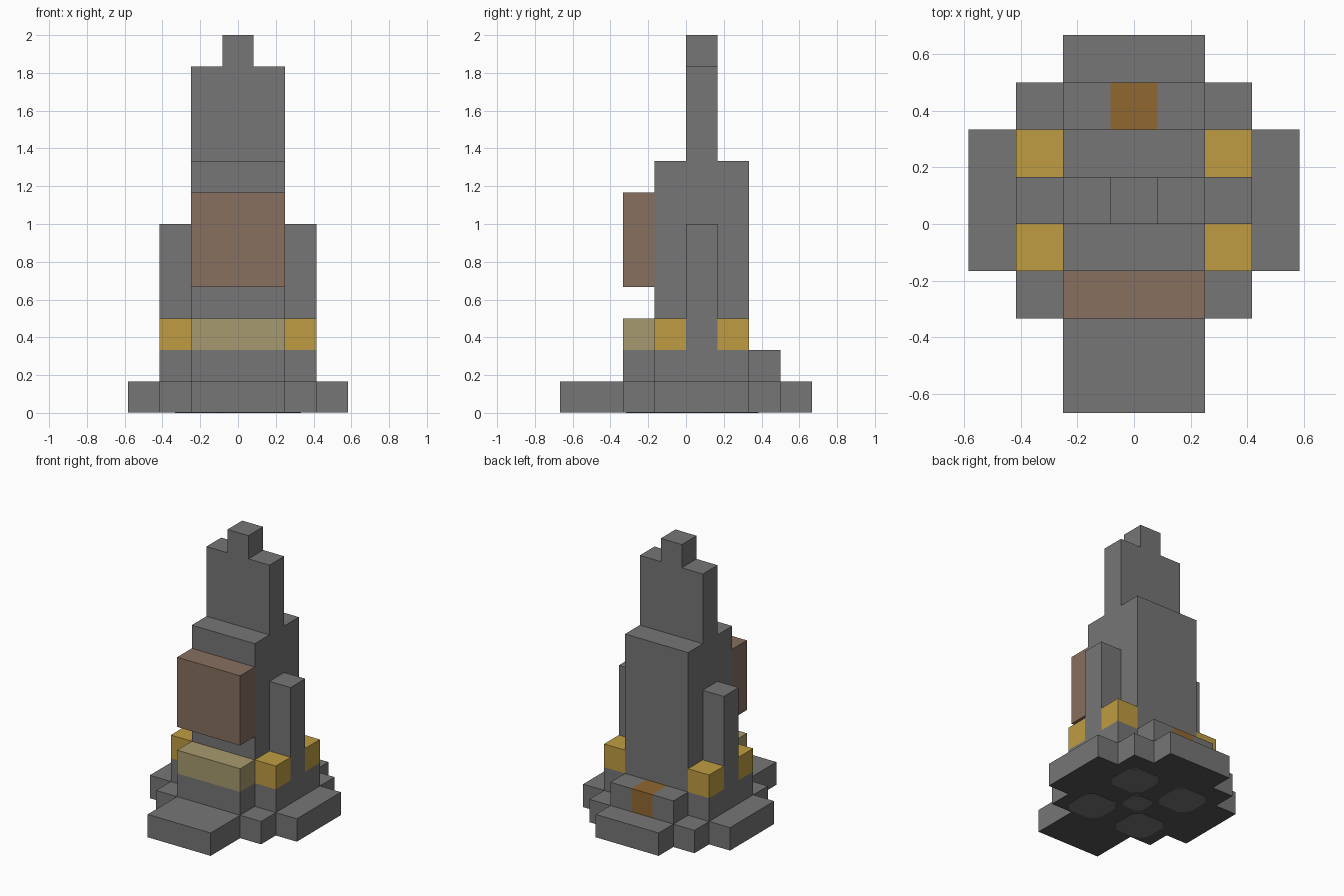
import bpy
import bmesh

U = 1 / 6  # edge length of one building block

if "Cube" in bpy.data.objects:
    bpy.data.objects.remove(bpy.data.objects["Cube"], do_unlink=True)


def material(name, rgb):
    mat = bpy.data.materials.new(name)
    mat.use_nodes = True
    mat.diffuse_color = (*rgb, 1)
    mat.node_tree.nodes["Principled BSDF"].inputs["Base Color"].default_value = (*rgb, 1)
    return mat


GREY = material("stone grey", (0.18, 0.18, 0.18))
DARK = material("dark grey", (0.09, 0.09, 0.09))
BROWN = material("dusty brown", (0.245, 0.16, 0.117))
GOLD = material("gold", (0.52, 0.335, 0.054))
TAN = material("olive tan", (0.39, 0.323, 0.156))
ORANGE = material("burnt orange", (0.28, 0.14, 0.031))


def finish(bm, name, *mats):
    mesh = bpy.data.meshes.new(name)
    bmesh.ops.recalc_face_normals(bm, faces=bm.faces)
    bm.to_mesh(mesh)
    bm.free()
    for mat in mats:
        mesh.materials.append(mat)
    obj = bpy.data.objects.new(name, mesh)
    bpy.context.collection.objects.link(obj)
    return obj


def prism(name, outline, z0, z1, *mats):
    """Extrude an outline given in block units; a second material goes underneath."""
    bm = bmesh.new()
    base = bm.faces.new([bm.verts.new((x * U, y * U, z0 * U)) for x, y in outline])
    top = bmesh.ops.extrude_face_region(bm, geom=[base], use_keep_orig=True)["geom"]
    for v in top:
        if isinstance(v, bmesh.types.BMVert):
            v.co.z = z1 * U
    bmesh.ops.recalc_face_normals(bm, faces=bm.faces)
    if len(mats) > 1:
        for f in bm.faces:
            f.material_index = int(f.normal.z < -0.5)
    return finish(bm, name, *mats)


def block(name, x, y, z, mat):
    outline = [(x[0], y[0]), (x[1], y[0]), (x[1], y[1]), (x[0], y[1])]
    return prism(name, outline, *z, mat)


def mirrored_outline(half):
    return half + [(-x, y) for x, y in reversed(half)]


# Stepped foot and the plinth on it
foot = [(1.5, -4), (1.5, -2), (2.5, -2), (2.5, -1), (3.5, -1),
        (3.5, 2), (2.5, 2), (2.5, 3), (1.5, 3), (1.5, 4)]
prism("foot", mirrored_outline(foot), 0.015, 1, GREY, DARK)
plinth = [(1.5, -2), (1.5, -1), (2.5, -1), (2.5, 2), (1.5, 2)]
prism("plinth", mirrored_outline(plinth), 1, 2, GREY)

# Central tower, narrowing to the tip
block("tower_core", (-1.5, 1.5), (-1, 2), (2, 8), GREY)
block("upper_tower", (-1.5, 1.5), (0, 1), (8, 11), GREY)
block("tip", (-0.5, 0.5), (0, 1), (11, 12), GREY)

# Front panel and ledge, back door
block("front_panel", (-1.5, 1.5), (-2, -1), (4, 7), BROWN)
block("front_ledge", (-1.5, 1.5), (-2, -1), (2, 3), TAN)
block("back_door", (-0.5, 0.5), (2, 3), (1, 2), ORANGE)

# Side pillars, gold corner blocks and back steps
for side, s in (("left", 1), ("right", -1)):
    flank = sorted((1.5 * s, 2.5 * s))
    block(side + "_pillar", flank, (0, 1), (2, 6), GREY)
    block(side + "_front_gold", flank, (-1, 0), (2, 3), GOLD)
    block(side + "_back_gold", flank, (1, 2), (2, 3), GOLD)
    block(side + "_back_step", sorted((0.5 * s, 1.5 * s)), (2, 3), (1, 2), GREY)


# Paler rounded pads under the foot
def pad(name, x, y, r):
    c = r * 0.6
    corners = [(r, -c), (r, c), (c, r), (-c, r), (-r, c), (-r, -c), (-c, -r), (c, -r)]
    prism(name, [(x + a, y + b) for a, b in corners], 0, 0.015, GREY)


for side, s in (("left", 1), ("right", -1)):
    pad(side + "_front_pad", 1.2 * s, -1.1, 0.8)
    pad(side + "_back_pad", 1.2 * s, 1.5, 0.8)
pad("middle_pad", 0, 0.2, 0.5)
